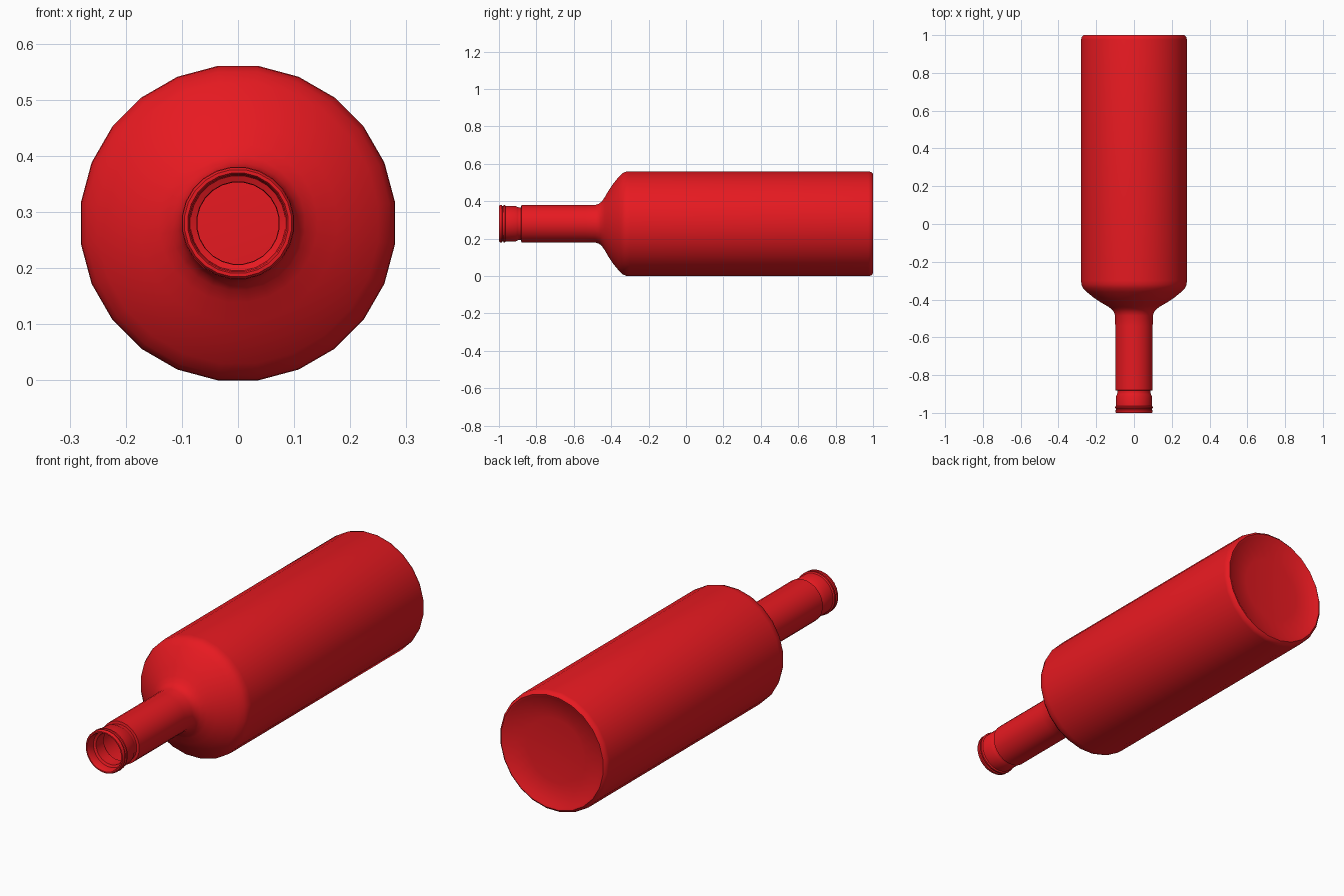
import bpy, bmesh, math

if "Cube" in bpy.data.objects:
    bpy.data.objects.remove(bpy.data.objects["Cube"])

SIDES = 24
AXIS_Z = 0.28

glass = bpy.data.materials.new("red_glass")
glass.diffuse_color = (0.8, 0.01, 0.015, 1)
glass.use_nodes = True
glass.node_tree.nodes["Principled BSDF"].inputs["Base Color"].default_value = glass.diffuse_color


def lathe(name, profile):
    """Revolve (y, radius) points round the lengthwise axis; radius 0 makes a pole."""
    bm = bmesh.new()
    rings = []
    for y, r in profile:
        if r == 0:
            rings.append([bm.verts.new((0, y, AXIS_Z))] * SIDES)
            continue
        ring = []
        for i in range(SIDES):
            a = 2 * math.pi * (i + 0.5) / SIDES
            ring.append(bm.verts.new((r * math.cos(a), y, AXIS_Z + r * math.sin(a))))
        rings.append(ring)
    for a, b in zip(rings, rings[1:]):
        for i in range(SIDES):
            j = (i + 1) % SIDES
            corners = list(dict.fromkeys((a[i], a[j], b[j], b[i])))
            bm.faces.new(corners)
    me = bpy.data.meshes.new(name)
    bm.to_mesh(me)
    bm.free()
    me.materials.append(glass)
    ob = bpy.data.objects.new(name, me)
    bpy.context.collection.objects.link(ob)
    bpy.context.view_layer.objects.active = ob
    ob.select_set(True)
    bpy.ops.object.shade_smooth_by_angle(angle=math.radians(40))
    ob.select_set(False)
    return ob


# Mouth bore, lip rings, groove, neck, shoulder, body and hollowed base
mouth = [(-0.90, 0.073), (-0.955, 0.074), (-0.96, 0.085), (-0.995, 0.087), (-1.0, 0.090)]
lip = [(-1.0, 0.096), (-0.995, 0.100), (-0.985, 0.100), (-0.982, 0.095), (-0.977, 0.095),
       (-0.975, 0.101), (-0.968, 0.101), (-0.964, 0.095), (-0.91, 0.095), (-0.90, 0.090)]
neck = [(-0.893, 0.088), (-0.882, 0.088), (-0.88, 0.100), (-0.54, 0.100), (-0.485, 0.101)]
shoulder = [(-0.465, 0.108), (-0.45, 0.120), (-0.435, 0.142), (-0.415, 0.177),
            (-0.39, 0.215), (-0.36, 0.252), (-0.34, 0.272), (-0.32, 0.281)]
body = [(-0.30, 0.2824), (0.975, 0.2824), (0.99, 0.279), (1.0, 0.268)]
base = [(0.997, 0.258), (0.985, 0.24), (0.975, 0.15), (0.97, 0.0)]

lathe("bottle", mouth + lip + neck + shoulder + body + base)
